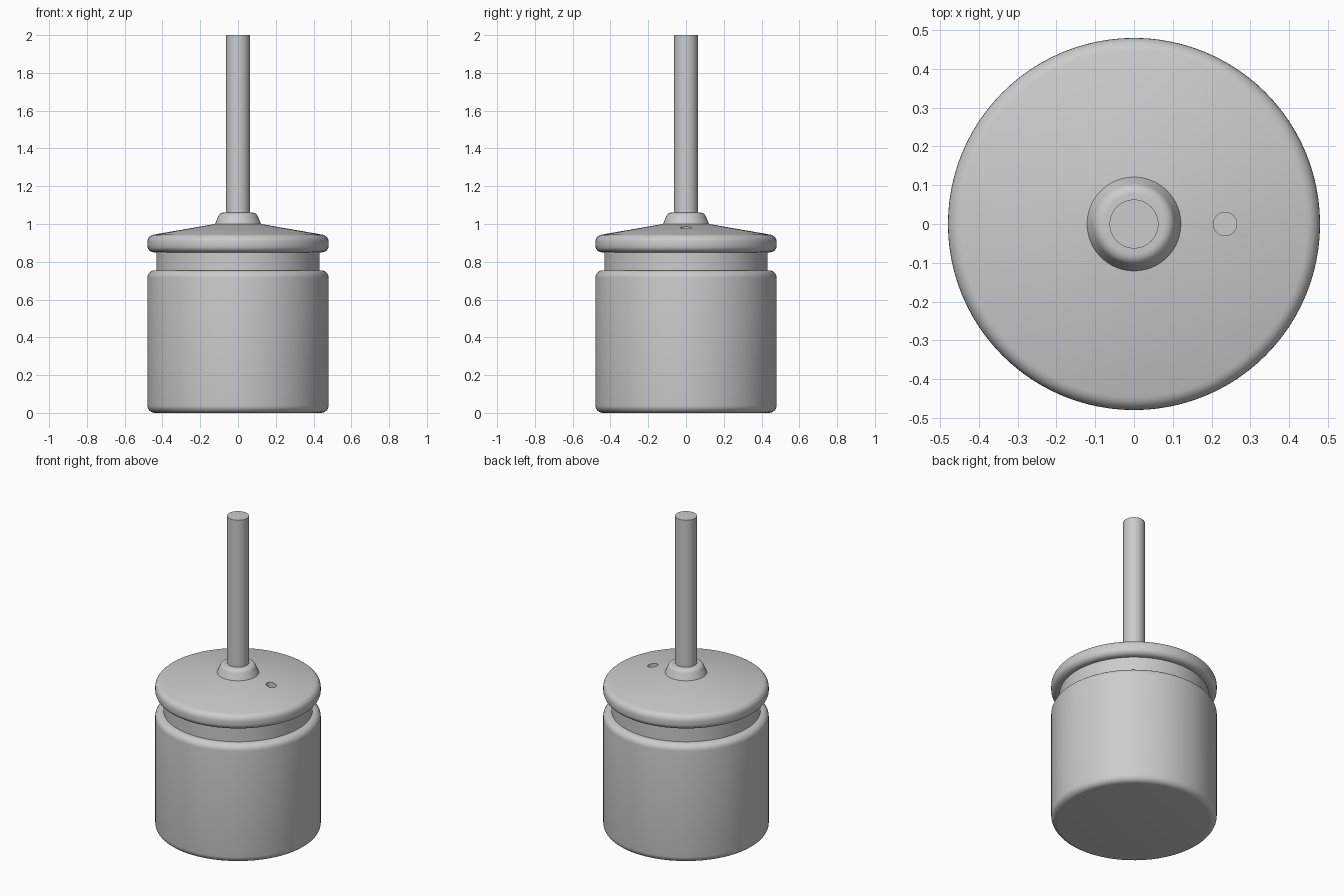
import bpy
import bmesh
import math
from mathutils import Vector

SEGMENTS = 96

cube = bpy.data.objects.get("Cube")
if cube:
    bpy.data.objects.remove(cube, do_unlink=True)

grey = bpy.data.materials.new("plain grey")
grey.use_nodes = True
color = (0.6, 0.6, 0.6, 1)
grey.diffuse_color = color
grey.node_tree.nodes["Principled BSDF"].inputs["Base Color"].default_value = color


def rounded(corners, steps=6):
    """Turn (radius, height, fillet) corners into a profile with arcs."""
    pts = []
    for i, (r, z, fillet) in enumerate(corners):
        p = Vector((r, 0, z))
        if not fillet:
            pts.append(p)
            continue
        a = (Vector((corners[i - 1][0], 0, corners[i - 1][1])) - p).normalized()
        b = (Vector((corners[i + 1][0], 0, corners[i + 1][1])) - p).normalized()
        half = a.angle(b) / 2
        center = p + (a + b).normalized() * fillet / math.sin(half)
        reach = fillet / math.tan(half)
        start = (p + a * reach - center).normalized()
        end = (p + b * reach - center).normalized()
        pts += [center + start.slerp(end, k / steps) * fillet for k in range(steps + 1)]
    return pts


def lathe(name, corners):
    """Spin a rounded profile around the z axis."""
    bm = bmesh.new()
    verts = [bm.verts.new(p) for p in rounded(corners)]
    edges = [bm.edges.new(pair) for pair in zip(verts, verts[1:])]
    bmesh.ops.spin(bm, geom=verts + edges, cent=(0, 0, 0), axis=(0, 0, 1),
                   angle=math.tau, steps=SEGMENTS)
    bmesh.ops.remove_doubles(bm, verts=bm.verts, dist=0.0001)
    bmesh.ops.recalc_face_normals(bm, faces=bm.faces)
    mesh = bpy.data.meshes.new(name)
    bm.to_mesh(mesh)
    bm.free()
    mesh.materials.append(grey)
    obj = bpy.data.objects.new(name, mesh)
    bpy.context.collection.objects.link(obj)
    return obj


def activate(obj):
    bpy.ops.object.select_all(action='DESELECT')
    obj.select_set(True)
    bpy.context.view_layer.objects.active = obj


# Jar body and the narrower neck above it
body = lathe("jar_body", [(0, 0, 0), (0.48, 0, 0.04), (0.48, 0.755, 0.04), (0, 0.755, 0)])
neck = lathe("jar_neck", [(0, 0.72, 0), (0.432, 0.72, 0), (0.432, 0.86, 0), (0, 0.86, 0)])

# Sloping lid with a rounded rim
lid = lathe("lid", [(0, 0.85, 0), (0.48, 0.85, 0.035), (0.48, 0.938, 0.04),
                    (0.122, 1.0, 0), (0, 1.0, 0)])

# Collar and rod
collar = lathe("rod_collar", [(0, 0.99, 0), (0.125, 0.99, 0), (0.097, 1.06, 0.03), (0, 1.06, 0)])
rod = lathe("rod", [(0, 1.0, 0), (0.063, 1.0, 0), (0.063, 2.0, 0), (0, 2.0, 0)])

# Small vent hole cut into the lid
bpy.ops.mesh.primitive_cylinder_add(vertices=32, radius=0.03, depth=0.2, location=(0.235, 0, 1.0))
cutter = bpy.context.object
cutter.name = "vent_cutter"
cutter.hide_render = True
cutter.data.materials.append(grey)
cut = lid.modifiers.new("vent", 'BOOLEAN')
cut.operation = 'DIFFERENCE'
cut.solver = 'EXACT'
cut.object = cutter
activate(lid)
bpy.ops.object.modifier_apply(modifier=cut.name)
bpy.data.objects.remove(cutter, do_unlink=True)

# Smooth the round surfaces and keep the crisp edges
for part in (body, neck, lid, collar, rod):
    activate(part)
    bpy.ops.object.shade_smooth_by_angle(angle=math.radians(30))
